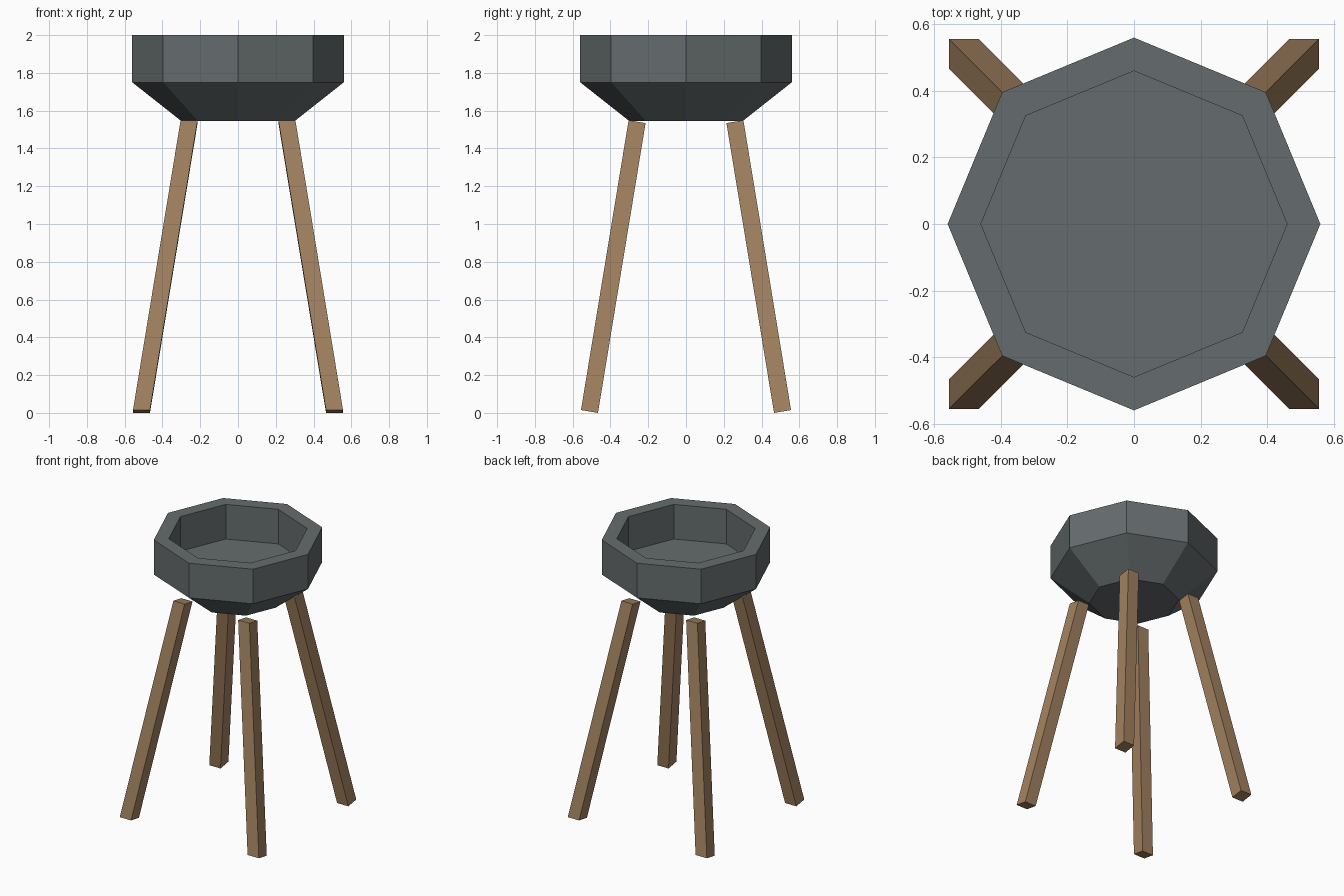
import bpy, bmesh
from math import cos, sin, pi

if "Cube" in bpy.data.objects:
    bpy.data.objects.remove(bpy.data.objects["Cube"])


def material(name, color):
    m = bpy.data.materials.new(name)
    m.diffuse_color = color
    m.use_nodes = True
    m.node_tree.nodes["Principled BSDF"].inputs["Base Color"].default_value = m.diffuse_color
    return m


def finish(name, bm, mat):
    bmesh.ops.recalc_face_normals(bm, faces=bm.faces)
    me = bpy.data.meshes.new(name)
    bm.to_mesh(me)
    bm.free()
    me.materials.append(mat)
    ob = bpy.data.objects.new(name, me)
    bpy.context.collection.objects.link(ob)
    return ob


def loft(name, rings, mat):
    """Skin a list of point rings and cap both ends."""
    bm = bmesh.new()
    loops = [[bm.verts.new(p) for p in ring] for ring in rings]
    n = len(loops[0])
    for a, b in zip(loops, loops[1:]):
        for i in range(n):
            j = (i + 1) % n
            bm.faces.new((a[i], a[j], b[j], b[i]))
    bm.faces.new(loops[0])
    bm.faces.new(loops[-1])
    return finish(name, bm, mat)


slate = material("slate", (0.13, 0.15, 0.155, 1))
wood = material("wood", (0.36, 0.22, 0.115, 1))

# Octagonal bowl: underside, outer wall, rim, inner wall, floor
profile = [(0.30, 1.545), (0.56, 1.75), (0.56, 2.0), (0.46, 2.0), (0.46, 1.75)]
loft("bowl", [[(r * cos(i * pi / 4), r * sin(i * pi / 4), z) for i in range(8)]
              for r, z in profile], slate)


# Splayed square legs, ends tilted with the lean in y
def leg_ring(outer, z_outer, sx, sy, width=0.09, tilt=0.015):
    inner = outer - width
    return [(sx * outer, sy * outer, z_outer), (sx * inner, sy * outer, z_outer),
            (sx * inner, sy * inner, z_outer - tilt), (sx * outer, sy * inner, z_outer - tilt)]


for sy, depth in ((-1, "front"), (1, "back")):
    for sx, side in ((-1, "left"), (1, "right")):
        loft(f"{depth}_{side}_leg",
             [leg_ring(0.556, 0.015, sx, sy), leg_ring(0.304, 1.549, sx, sy)], wood)
